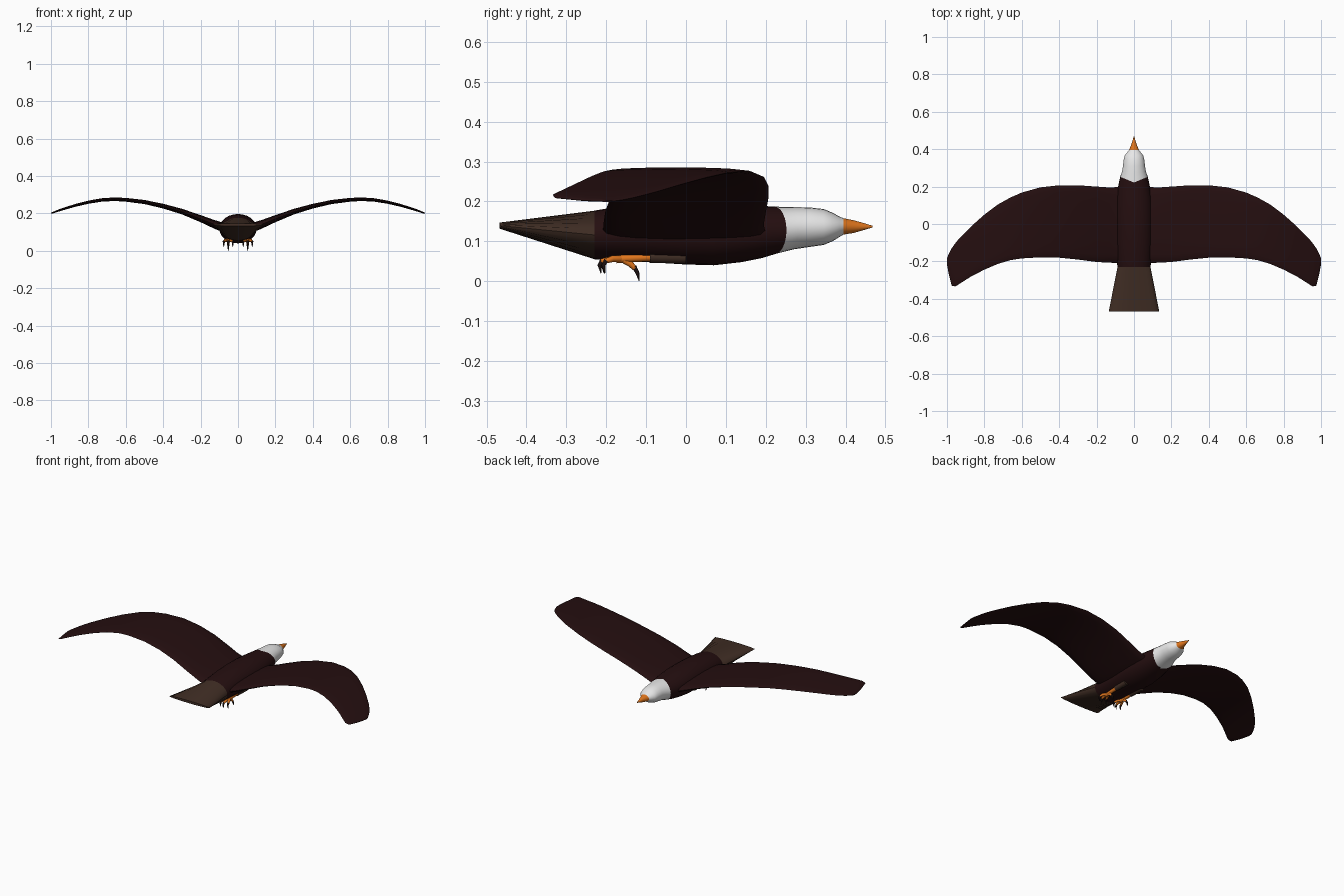
import bpy, bmesh, math
from mathutils import Vector


def material(name, r, g, b):
    m = bpy.data.materials.new(name)
    m.diffuse_color = (r, g, b, 1)
    return m


DARK = material("dark plumage", 0.018, 0.0045, 0.005)
BROWN = material("tail brown", 0.052, 0.027, 0.018)
WHITE = material("white feathers", 0.8, 0.8, 0.8)
ORANGE = material("orange skin", 0.75, 0.18, 0.012)
BLACK = material("black claw", 0.012, 0.006, 0.006)


def loft(name, rings, mat, angle=50):
    """Closed skin through equal-length rings of points."""
    bm = bmesh.new()
    vs = [[bm.verts.new(p) for p in ring] for ring in rings]
    n = len(vs[0])
    for a, b in zip(vs, vs[1:]):
        for i in range(n):
            j = (i + 1) % n
            bm.faces.new((a[i], a[j], b[j], b[i]))
    bm.faces.new(vs[0])
    bm.faces.new(vs[-1])
    bmesh.ops.recalc_face_normals(bm, faces=bm.faces)
    me = bpy.data.meshes.new(name)
    bm.to_mesh(me)
    bm.free()
    me.materials.append(mat)
    ob = bpy.data.objects.new(name, me)
    bpy.context.collection.objects.link(ob)
    bpy.ops.object.select_all(action='DESELECT')
    ob.select_set(True)
    bpy.context.view_layer.objects.active = ob
    bpy.ops.object.shade_smooth_by_angle(angle=math.radians(angle))
    return ob


def ring(y, z0, z1, w, bow=0.0, n=24):
    """Upright oval across y; bow pushes its sides forward."""
    out = []
    for i in range(n):
        a = 2 * math.pi * i / n
        c, s = math.cos(a), math.sin(a)
        out.append((w * c, y + bow * abs(c), (z0 + z1) / 2 + (z1 - z0) / 2 * s))
    return out


def tube(name, points, radii, mat, n=8):
    """Round tapering limb along a path."""
    pts = [Vector(p) for p in points]
    rings = []
    for i, p in enumerate(pts):
        d = (pts[min(i + 1, len(pts) - 1)] - pts[max(i - 1, 0)]).normalized()
        u = d.cross(Vector((1, 0, 0.01))).normalized()
        v = d.cross(u)
        rings.append([p + radii[i] * (math.cos(t) * u + math.sin(t) * v)
                      for t in (2 * math.pi * k / n for k in range(n))])
    return loft(name, rings, mat)


# Torso, head, beak and tail, sharing their seam rings
seam = ring(0.222, 0.068, 0.187, 0.074, 0.03)
loft("body", [ring(-0.23, 0.055, 0.177, 0.088), ring(-0.2, 0.054, 0.182, 0.092),
              ring(-0.1, 0.048, 0.193, 0.097), ring(0, 0.042, 0.197, 0.1),
              ring(0.07, 0.04, 0.197, 0.1), ring(0.14, 0.048, 0.193, 0.095),
              ring(0.19, 0.058, 0.189, 0.085, 0.01), seam], DARK)
mouth = ring(0.395, 0.117, 0.158, 0.027)
loft("head", [seam, ring(0.27, 0.08, 0.186, 0.064, 0.01), ring(0.31, 0.086, 0.185, 0.059),
              ring(0.345, 0.091, 0.181, 0.055), ring(0.367, 0.1, 0.172, 0.049),
              ring(0.385, 0.111, 0.162, 0.035), mouth], WHITE)
loft("beak", [mouth, ring(0.42, 0.121, 0.153, 0.016), ring(0.445, 0.128, 0.146, 0.008),
              ring(0.468, 0.135, 0.139, 0.002)], ORANGE, 40)
loft("tail", [ring(-0.229, 0.055, 0.177, 0.088),
              ring(-0.468, 0.132, 0.147, 0.135)], BROWN, 35)

# Wing stations: distance out, leading edge, trailing edge, height, thickness
STATIONS = [
    (0.00, 0.205, -0.215, 0.105, 0.055), (0.08, 0.198, -0.208, 0.125, 0.052),
    (0.13, 0.195, -0.207, 0.143, 0.046), (0.20, 0.200, -0.203, 0.172, 0.038),
    (0.30, 0.207, -0.190, 0.210, 0.030), (0.40, 0.207, -0.180, 0.239, 0.025),
    (0.50, 0.196, -0.178, 0.261, 0.022), (0.60, 0.168, -0.184, 0.273, 0.020),
    (0.66, 0.142, -0.193, 0.276, 0.019), (0.73, 0.103, -0.214, 0.272, 0.018),
    (0.80, 0.050, -0.244, 0.260, 0.017), (0.87, -0.012, -0.280, 0.243, 0.015),
    (0.93, -0.072, -0.318, 0.225, 0.013), (0.955, -0.102, -0.334, 0.217, 0.012),
    (0.975, -0.130, -0.330, 0.210, 0.010), (0.99, -0.160, -0.270, 0.204, 0.008),
    (1.00, -0.182, -0.215, 0.201, 0.004)]


def wing_section(side, x, lead, trail, z, thick, n=20):
    out = []
    for i in range(n):
        a = 2 * math.pi * i / n
        y = (lead + trail) / 2 + (lead - trail) / 2 * math.cos(a)
        s = math.sin(a)
        fat = thick / 2 * math.copysign(abs(s) ** 0.8, s)
        out.append((side * x, y, z + fat))
    return out


TOES = [(-0.024, -0.205), (0.0, -0.213), (0.024, -0.203)]
for side, label in ((-1, "left"), (1, "right")):
    loft(label + "_wing", [wing_section(side, *s) for s in STATIONS], DARK, 60)

    # Feathered thigh and bare shank trail backwards under the body
    x = 0.052 * side
    tube(label + "_thigh", [(x, -0.0, 0.061), (x, -0.09, 0.061)], [0.017, 0.015], BROWN, 12)
    tube(label + "_shank", [(x, -0.085, 0.061), (x, -0.15, 0.057), (x, -0.175, 0.055)],
         [0.011, 0.010, 0.010], ORANGE, 10)

    # Three rear-pointing toes with hooked claws
    for k, (dx, y) in enumerate(TOES):
        tube(f"{label}_toe_{k}", [(x, -0.16, 0.056), (x + dx * 0.7, -0.185, 0.056),
                                  (x + dx, y, 0.050)], [0.008, 0.008, 0.006], ORANGE)
        tube(f"{label}_claw_{k}", [(x + dx, y + 0.003, 0.052), (x + dx, y - 0.004, 0.040),
                                   (x + dx, y, 0.020)], [0.006, 0.005, 0.001], BLACK)

    # Opposing toe hangs forward and down
    tube(label + "_hind_toe", [(x, -0.16, 0.055), (x, -0.14, 0.044), (x, -0.128, 0.032)],
         [0.008, 0.008, 0.006], ORANGE)
    tube(label + "_hind_claw", [(x, -0.130, 0.036), (x, -0.122, 0.022), (x, -0.117, 0.0)],
         [0.006, 0.005, 0.001], BLACK)
